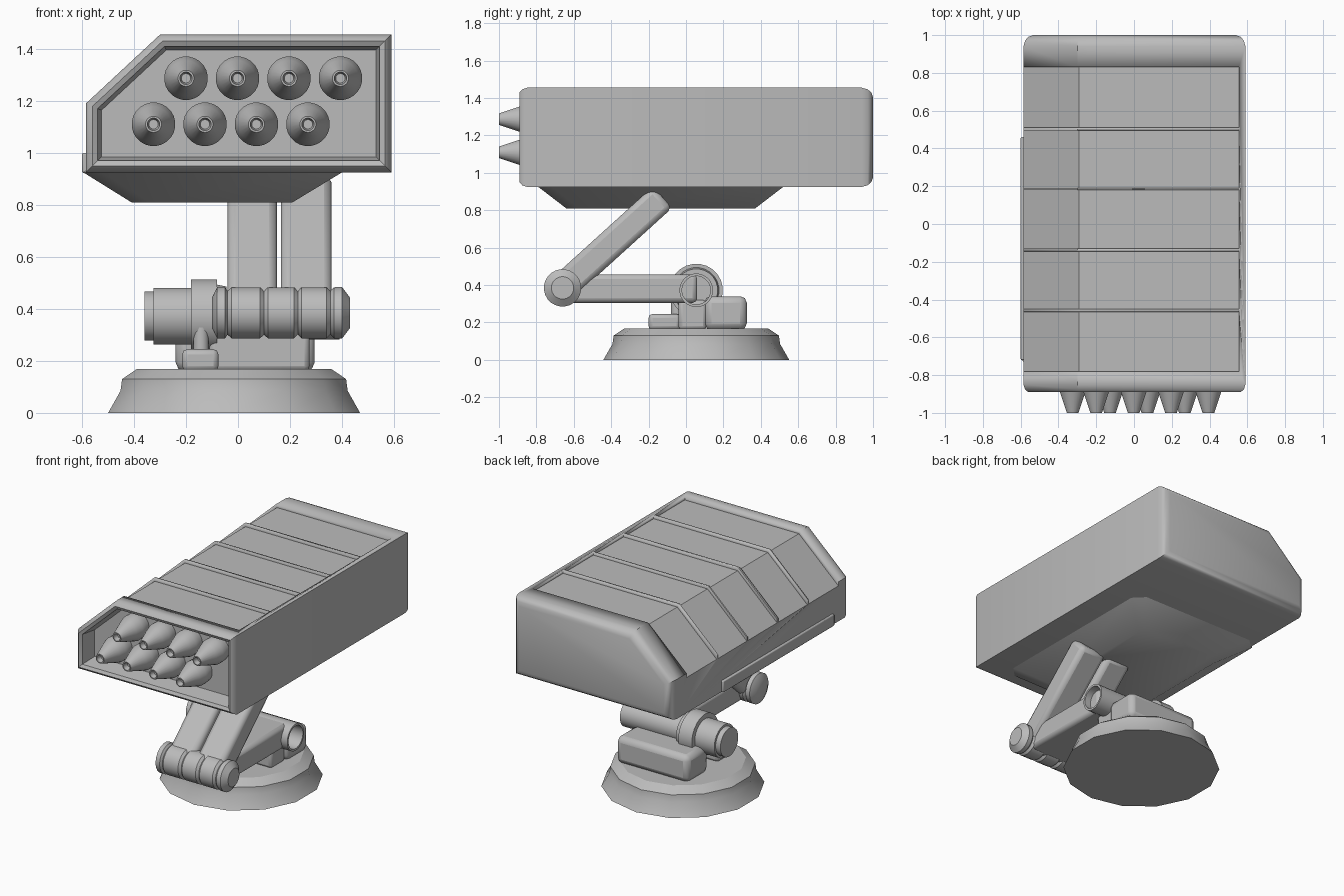
import bpy, bmesh, math
from mathutils import Vector

if "Cube" in bpy.data.objects:
    bpy.data.objects.remove(bpy.data.objects["Cube"])

grey = bpy.data.materials.new("plain grey")
grey.diffuse_color = (0.5, 0.5, 0.5, 1)
grey.use_nodes = True
grey.node_tree.nodes["Principled BSDF"].inputs["Base Color"].default_value = grey.diffuse_color


def finish(name, bm, bevel=0, segments=2, angle=35):
    bmesh.ops.recalc_face_normals(bm, faces=bm.faces)
    me = bpy.data.meshes.new(name)
    bm.to_mesh(me)
    bm.free()
    me.materials.append(grey)
    ob = bpy.data.objects.new(name, me)
    bpy.context.collection.objects.link(ob)
    if bevel:
        mod = ob.modifiers.new("bevel", 'BEVEL')
        mod.width, mod.segments = bevel, segments
    bpy.ops.object.select_all(action='DESELECT')
    bpy.context.view_layer.objects.active = ob
    ob.select_set(True)
    bpy.ops.object.shade_smooth_by_angle(angle=math.radians(angle))
    return ob


def add_loft(bm, rings):
    """Skin a list of equal-length point rings and cap both ends."""
    loops = [[bm.verts.new(p) for p in ring] for ring in rings]
    n = len(loops[0])
    for a, b in zip(loops, loops[1:]):
        for i in range(n):
            j = (i + 1) % n
            bm.faces.new((a[i], a[j], b[j], b[i]))
    bm.faces.new(loops[0])
    bm.faces.new(loops[-1][::-1])


def loft(name, rings, **kw):
    bm = bmesh.new()
    add_loft(bm, rings)
    return finish(name, bm, **kw)


def lathe(name, centre, axis, profile, sides=24, **kw):
    """Revolve (position along axis, radius) pairs around a main axis."""
    rings = []
    for t, r in profile:
        ring = []
        for i in range(sides):
            a = 2 * math.pi * (i + 0.5) / sides
            c, s = r * math.cos(a), r * math.sin(a)
            off = {'X': (t, c, s), 'Y': (c, t, s), 'Z': (c, s, t)}[axis]
            ring.append(Vector(centre) + Vector(off))
        rings.append(ring)
    return loft(name, rings, **kw)


def box(name, x, y, z, bevel=0.02):
    rings = [[(x[0], y[0], h), (x[1], y[0], h), (x[1], y[1], h), (x[0], y[1], h)] for h in z]
    return loft(name, rings, bevel=bevel)


def inset(poly, d):
    """Move every side of a counter-clockwise outline inwards by d."""
    out = []
    for i, p in enumerate(poly):
        p = Vector(p)
        u = (p - Vector(poly[i - 1])).normalized()
        v = (Vector(poly[(i + 1) % len(poly)]) - p).normalized()
        n1, n2 = Vector((-u.y, u.x)), Vector((-v.y, v.x))
        out.append(p + (n1 + n2) * d / (1 + n1.dot(n2)))
    return out


# Launcher pod: recessed front, rounded back
outline = [(-0.585, 0.925), (0.59, 0.925), (0.59, 1.455), (-0.30, 1.455), (-0.585, 1.19)]
sections = [(-0.77, 0.06), (-0.88, 0.045), (-0.89, 0.025), (-0.875, 0.008), (-0.85, 0),
            (0.94, 0), (0.97, 0.008), (0.99, 0.024), (1.0, 0.05)]
pod = loft("launcher_pod", [[(p.x, y, p.y) for p in inset(outline, d)] for y, d in sections])

# Five sunken panels over the roof and its slope
panel = [(0.555, 1.435), (0.555, 1.6), (-0.7, 1.6), (-0.7, 1.056), (-0.292, 1.435)]
bm = bmesh.new()
for y0, y1 in [(-0.78, -0.465), (-0.45, -0.145), (-0.13, 0.18), (0.19, 0.495), (0.51, 0.83)]:
    add_loft(bm, [[(x, y, z) for x, z in panel] for y in (y0, y1)])
cutter = finish("panel_cutter", bm)
cutter.hide_render = True
cutter.display_type = 'WIRE'
cut = pod.modifiers.new("panels", 'BOOLEAN')
cut.operation, cut.object, cut.solver = 'DIFFERENCE', cutter, 'EXACT'
pod.modifiers.move(len(pod.modifiers) - 1, 0)

# Missiles in two staggered rows
nose = [(-0.965, 0.018), (-1.0, 0.024), (-1.0, 0.031), (-0.89, 0.068),
        (-0.84, 0.084), (-0.80, 0.084), (-0.76, 0.078)]
for row, (x0, z) in enumerate([(-0.2, 1.287), (-0.325, 1.11)]):
    for i in range(4):
        lathe(f"missile_{row}_{i}", (x0 + 0.198 * i, 0, z), 'Y', nose)

# Tray under the pod with clipped corners, and its side lip
def tray_ring(x0, x1, y0, y1, z, c=0.07):
    return [(x0 + c, y0, z), (x1 - c, y0, z), (x1, y0 + c, z), (x1, y1 - c, z),
            (x1 - c, y1, z), (x0 + c, y1, z), (x0, y1 - c, z), (x0, y0 + c, z)]

loft("under_tray", [tray_ring(-0.41, 0.21, -0.64, 0.37, 0.81),
                    tray_ring(-0.595, 0.40, -0.79, 0.52, 0.925),
                    tray_ring(-0.57, 0.40, -0.79, 0.52, 0.94)])
box("side_lip", (-0.6, -0.55), (-0.72, 0.46), (0.923, 1.0), 0.006)

# Round base
lathe("base", (-0.015, 0.055, 0), 'Z',
      [(0, 0.497), (0.085, 0.448), (0.13, 0.442), (0.168, 0.385)], sides=14, angle=28)

# Blocks carrying the pivot
box("rear_block", (-0.24, 0.295), (0.1, 0.325), (0.16, 0.34), 0.035)
box("middle_block", (-0.11, 0.275), (-0.04, 0.11), (0.16, 0.32))
box("front_block", (-0.215, -0.075), (-0.2, -0.03), (0.16, 0.245))
lathe("front_post", (-0.142, -0.05, 0), 'Z', [(0.2, 0.03), (0.34, 0.03), (0.347, 0.022)], sides=12)

# Pivot motor and open tube
lathe("pivot_motor", (0, 0.055, 0.372), 'X',
      [(-0.36, 0.095), (-0.325, 0.095), (-0.325, 0.11), (-0.18, 0.11), (-0.18, 0.142),
       (-0.08, 0.142), (-0.08, 0.122), (-0.045, 0.115), (-0.045, 0.09), (0.39, 0.09),
       (0.39, 0.076), (0.25, 0.076)])

# Elbow joint with grooves
elbow = [(-0.10, 0.06), (-0.08, 0.10), (-0.05, 0.10)]
for x in (-0.04, 0.10, 0.23, 0.355):
    elbow += [(x - 0.015, 0.099), (x, 0.085), (x + 0.015, 0.099)]
elbow += [(0.40, 0.10), (0.43, 0.06)]
elbow.sort()
lathe("elbow", (0, -0.66, 0.385), 'X', elbow)

# Lower arm and the pair of raised upper arms
box("lower_arm", (0.0, 0.345), (-0.66, 0.06), (0.305, 0.457), 0.025)
start, end = Vector((0, -0.66, 0.385)), Vector((0, -0.125, 0.87))
d = (end - start).normalized()
side = Vector((0, -d.z, d.y)) * 0.077
for name, x0, x1 in [("left_upper_arm", -0.04, 0.15), ("right_upper_arm", 0.165, 0.36)]:
    rings = [[p + side + Vector((x0, 0, 0)), p + side + Vector((x1, 0, 0)),
              p - side + Vector((x1, 0, 0)), p - side + Vector((x0, 0, 0))] for p in (start, end)]
    loft(name, rings, bevel=0.03)
